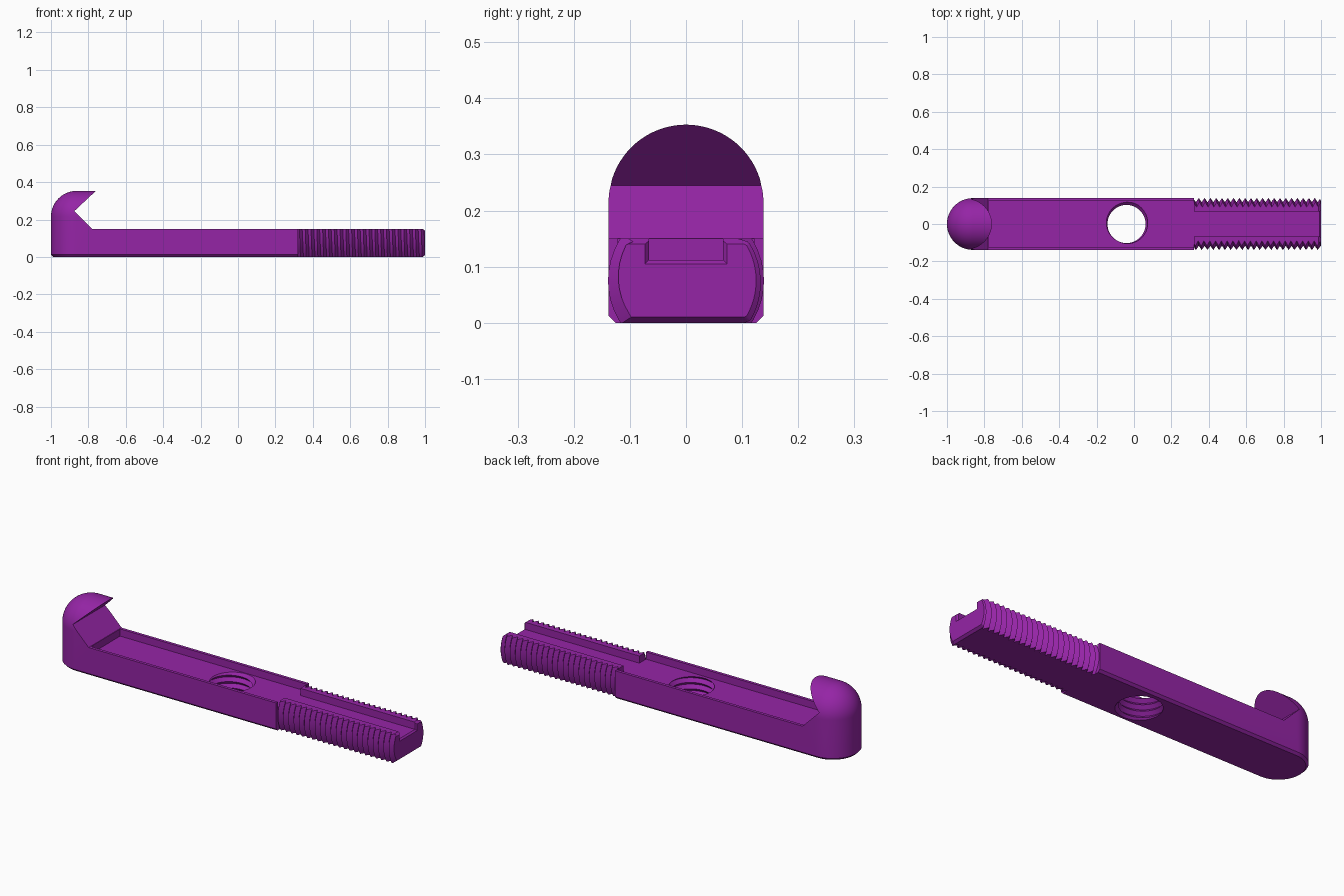
import bpy, bmesh
from math import sin, cos, pi, sqrt

if "Cube" in bpy.data.objects:
    bpy.data.objects.remove(bpy.data.objects["Cube"])

R = 0.138          # half width of the bar and radius of the round head
TOP = 0.15         # top of the bar
MID = TOP / 2      # axis height of the threaded rod
FLOOR = 0.112      # floor of the long recess
JOIN = 0.32        # where the bar meets the rod
HEAD_X, HEAD_Z = -0.862, 0.215

purple = bpy.data.materials.new("purple")
purple.use_nodes = True
colour = (0.30, 0.018, 0.38, 1)
purple.diffuse_color = colour
purple.node_tree.nodes["Principled BSDF"].inputs["Base Color"].default_value = colour


def finish(bm, name):
    bmesh.ops.recalc_face_normals(bm, faces=bm.faces)
    mesh = bpy.data.meshes.new(name)
    bm.to_mesh(mesh)
    bm.free()
    mesh.materials.append(purple)
    ob = bpy.data.objects.new(name, mesh)
    bpy.context.collection.objects.link(ob)
    return ob


def loft(name, rings):
    """Closed solid through rings that have equal point counts."""
    bm = bmesh.new()
    rows = [[bm.verts.new(p) for p in ring] for ring in rings]
    n = len(rows[0])
    for a, b in zip(rows, rows[1:]):
        for i in range(n):
            j = (i + 1) % n
            bm.faces.new((a[i], a[j], b[j], b[i]))
    bm.faces.new(rows[0])
    bm.faces.new(rows[-1])
    return finish(bm, name)


def helix(name, place, axis, start, end, root, crest, pitch, n=48):
    """Solid screw thread, trimmed flat at both ends."""
    bm = bmesh.new()
    count = int(((end - start) / pitch + 4) * n)
    low, high = [], []
    for k in range(count):
        a, t = 2 * pi * k / n, start + pitch * (k / n - 2)
        low.append(bm.verts.new(place(t, root, a)))
        high.append(bm.verts.new(place(t + pitch / 2, crest, a)))
    for k in range(count - 1):
        bm.faces.new((low[k], low[k + 1], high[k + 1], high[k]))
        if k + 1 + n < count:
            bm.faces.new((high[k], high[k + 1], low[k + 1 + n], low[k + n]))
    for t, side in ((start, -1), (end, 1)):
        bmesh.ops.bisect_plane(bm, geom=bm.verts[:] + bm.edges[:] + bm.faces[:],
                               plane_co=[t * c for c in axis],
                               plane_no=[side * c for c in axis], clear_outer=True)
    bmesh.ops.holes_fill(bm, edges=[e for e in bm.edges if e.is_boundary], sides=0)
    return finish(bm, name)


def combine(ob, tool, operation):
    mod = ob.modifiers.new("cut", 'BOOLEAN')
    mod.operation, mod.object, mod.solver = operation, tool, 'EXACT'
    bpy.context.view_layer.objects.active = ob
    bpy.ops.object.modifier_apply(modifier=mod.name)
    bpy.data.objects.remove(tool)


def smooth(ob):
    bpy.ops.object.select_all(action='DESELECT')
    ob.select_set(True)
    bpy.context.view_layer.objects.active = ob
    bpy.ops.object.shade_smooth_by_angle(angle=pi / 6)


# Bar with a rounded end and domed head: stacked stadium outlines
def stadium(r, z, n=40):
    arc = [(HEAD_X - r * sin(pi * i / n), r * cos(pi * i / n), z) for i in range(n + 1)]
    return [(JOIN, r, z)] + arc + [(JOIN, -r, z)]


levels = [(R - 0.012, 0), (R, 0.012)]
levels += [(R * cos(a), HEAD_Z + R * sin(a)) for a in (pi / 2 * i / 20 for i in range(20))]
levels.append((0.002, HEAD_Z + R))
hook_bar = loft("hook_bar", [stadium(r, z) for r, z in levels])

# Angled mouth under the hook, and the clear space above the bar
mouth = [(-0.875, 0.245), (-0.78, TOP), (0.5, TOP), (0.5, 0.5), (-0.603, 0.5)]
combine(hook_bar, loft("mouth_cutter", [[(x, y, z) for x, z in mouth] for y in (-0.3, 0.3)]),
        'DIFFERENCE')


# Long recess in the top of the bar
def channel(x, w, z):
    return [(x, -w, z), (x, w, z), (x, w, 0.2), (x, -w, 0.2)]


combine(hook_bar, loft("recess_cutter", [channel(x, 0.122, FLOOR) for x in (-0.777, 0.5)]),
        'DIFFERENCE')

# Threaded hole through the bar
hole = helix("hole_cutter", lambda t, r, a: (-0.04 + r * cos(a), r * sin(a), t),
             (0, 0, 1), -0.03, 0.17, 0.119, 0.102, 0.034)
combine(hook_bar, hole, 'DIFFERENCE')
smooth(hook_bar)

# Threaded rod, flattened above and below, with a chamfered tip
threaded_rod = helix("threaded_rod", lambda t, r, a: (t, r * cos(a), MID + r * sin(a)),
                     (1, 0, 0), JOIN - 0.02, 1.02, 0.117, R + 0.001, 0.031)


def flattened(x, r, inset, n=96):
    half = MID - inset
    return [(x, r * cos(a), MID + max(-half, min(half, r * sin(a))))
            for a in (2 * pi * i / n for i in range(n))]


combine(threaded_rod, loft("rod_envelope", [flattened(JOIN, R + 0.003, 0),
                                            flattened(0.987, R + 0.003, 0),
                                            flattened(1, 0.125, 0.01)]), 'INTERSECT')

# Slot along the rod, flared at the tip
combine(threaded_rod, loft("slot_cutter", [channel(0.2, 0.066, FLOOR),
                                           channel(0.992, 0.066, FLOOR),
                                           channel(1.001, 0.074, FLOOR - 0.008),
                                           channel(1.1, 0.074, FLOOR - 0.008)]), 'DIFFERENCE')
smooth(threaded_rod)
